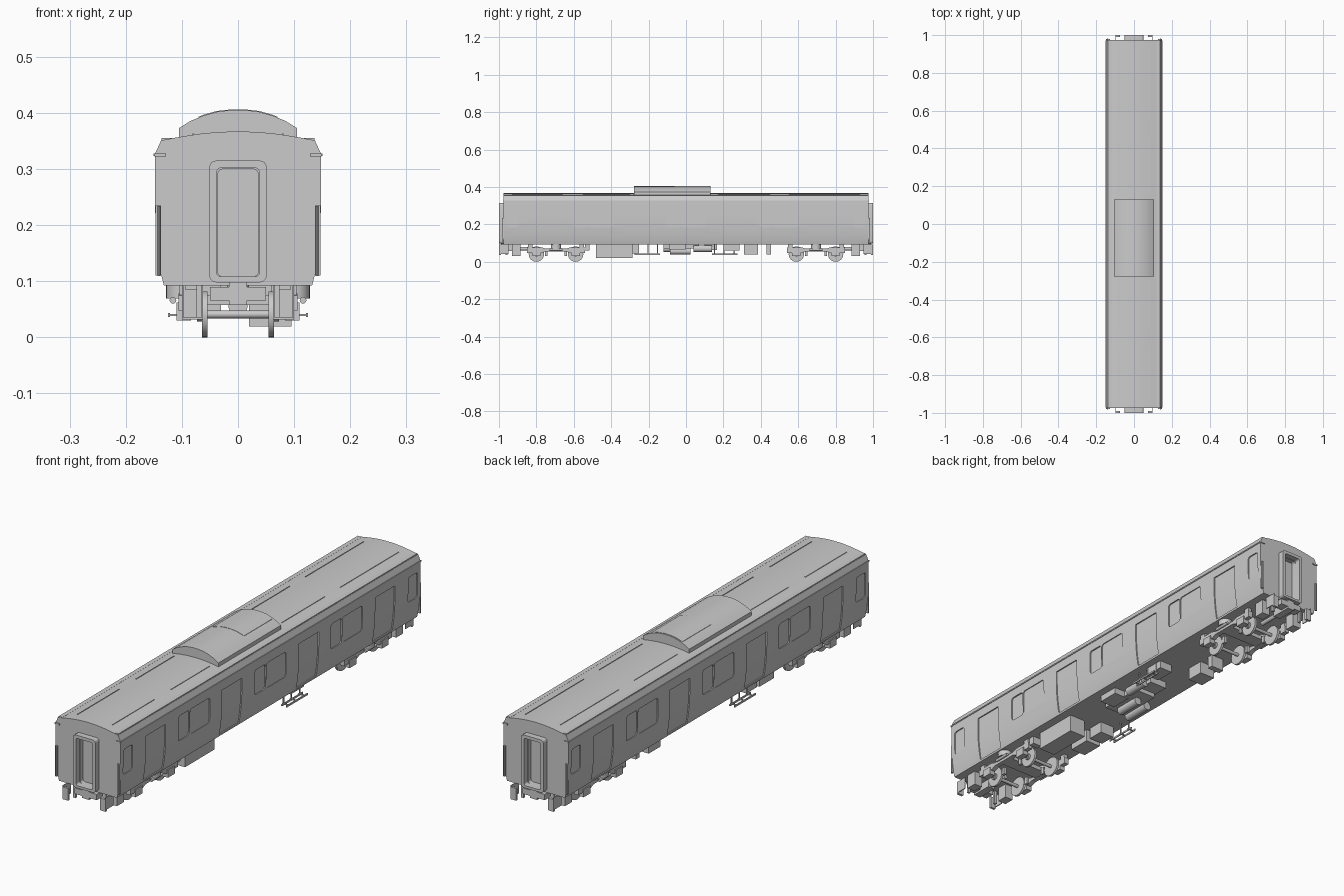
import bpy, bmesh, math
from mathutils import Vector, Matrix

if "Cube" in bpy.data.objects:
    bpy.data.objects.remove(bpy.data.objects["Cube"])

# half cross-section of the coach, floor to roof crown (x, z)
SIDE = [(.132, .092), (.137, .112), (.142, .145), (.146, .185), (.148, .235), (.148, .327)]
ROOF = [(.137, .351), (.105, .357), (.07, .3625), (.035, .366), (0, .367)]


def finish(name, bm, smooth=None):
    bmesh.ops.recalc_face_normals(bm, faces=bm.faces)
    me = bpy.data.meshes.new(name)
    bm.to_mesh(me)
    bm.free()
    ob = bpy.data.objects.new(name, me)
    bpy.context.collection.objects.link(ob)
    if smooth:
        shade(ob, smooth)
    return ob


def shade(ob, deg):
    bpy.ops.object.select_all(action='DESELECT')
    ob.select_set(True)
    bpy.context.view_layer.objects.active = ob
    bpy.ops.object.shade_smooth_by_angle(angle=math.radians(deg))


def extrude(name, pts, axis, a, b, smooth=None):
    """Closed 2D profile extruded along x (points y,z) or y (points x,z)."""
    bm = bmesh.new()
    vs = [bm.verts.new((a, p, z) if axis == 'x' else (p, a, z)) for p, z in pts]
    f = bm.faces.new(vs)
    r = bmesh.ops.extrude_face_region(bm, geom=[f])
    d = Vector((b - a, 0, 0)) if axis == 'x' else Vector((0, b - a, 0))
    bmesh.ops.translate(bm, vec=d, verts=[v for v in r['geom'] if isinstance(v, bmesh.types.BMVert)])
    return finish(name, bm, smooth)


def box(name, x, y, z):
    (x0, x1), (y0, y1), (z0, z1) = x, y, z
    return extrude(name, [(x0, z0), (x1, z0), (x1, z1), (x0, z1)], 'y', y0, y1)


def cyl(name, loc, r, length, axis='x', seg=24):
    bm = bmesh.new()
    rot = {'x': Matrix.Rotation(math.pi / 2, 4, 'Y'), 'y': Matrix.Rotation(math.pi / 2, 4, 'X'),
           'z': Matrix()}[axis]
    bmesh.ops.create_cone(bm, cap_ends=True, segments=seg, radius1=r, radius2=r, depth=length,
                          matrix=Matrix.Translation(loc) @ rot)
    return finish(name, bm, 40)


def rounded(a0, a1, z0, z1, r, n=4):
    pts = []
    for cx, cz, st in ((a1 - r, z1 - r, 0), (a0 + r, z1 - r, 90), (a0 + r, z0 + r, 180), (a1 - r, z0 + r, 270)):
        for i in range(n + 1):
            t = math.radians(st + 90 * i / n)
            pts.append((cx + r * math.cos(t), cz + r * math.sin(t)))
    return pts


def wall_x(z):
    for (xa, za), (xb, zb) in zip(SIDE, SIDE[1:]):
        if za <= z <= zb:
            return xa + (xb - xa) * (z - za) / (zb - za)


def cut(target, cutters):
    bm = bmesh.new()
    for c in cutters:
        bm.from_mesh(c.data)
        bpy.data.objects.remove(c)
    tool = finish("cutter", bm)
    tool.hide_render = True
    m = target.modifiers.new("cut", 'BOOLEAN')
    m.operation, m.solver, m.object = 'DIFFERENCE', 'EXACT', tool
    bpy.context.view_layer.objects.active = target
    bpy.ops.object.modifier_apply(modifier=m.name)
    bpy.data.objects.remove(tool)


# body shell
half = SIDE + ROOF
body = extrude("coach_body", half + [(-x, z) for x, z in reversed(half[:-1])], 'y', -.975, .975)

# recessed doors, windows and end doorways (the two sides are half-turn copies)
cutters = []
for s in (1, -1):
    for c in (-.745, -.25, .25, .745):
        zs = [.1] + [z for _, z in SIDE if .1 < z < .287] + [.287]
        prof = [(s * (wall_x(z) - .005), z) for z in zs] + [(s * .2, .287), (s * .2, .1)]
        cutters.append(extrude("c", prof, 'y', c - .064, c + .064))
    for c in (-.495, 0, .495):
        for y0, y1, d in ((c - .102, c - .031, .142), (c - .027, c + .102, .144)):
            cutters.append(extrude("c", [(s * y, z) for y, z in rounded(y0, y1, .183, .287, .012)],
                                   'x', s * d, s * .2))
    for c in (-.926, .926):
        cutters.append(extrude("c", rounded(c - .03, c + .03, .183, .287, .012), 'x', s * .143, s * .2))
    cutters.append(extrude("c", rounded(-.036, .036, .108, .3, .01), 'y', s * .955, s * 1.1))
cut(body, cutters)
shade(body, 22)

# gangway frames, corner handrails and end equipment
for s in (-1, 1):
    frame = extrude("gangway_frame", rounded(-.051, .051, .098, .315, .012), 'y', s * .974, s * 1.0)
    cut(frame, [extrude("c", rounded(-.038, .038, .108, .302, .008), 'y', s * .9, s * 1.1)])
    shade(frame, 30)
    box("gangway_step", (-.05, .05), sorted((s * .95, s * .99)), (.066, .09))
    box("coupler_head", (-.016, .016), sorted((s * .9, s * .99)), (.058, .098))
    cyl("coupler_bar", (0, s * .87, .07), .009, .12, 'y', 16)
    for t in (-1, 1):
        cyl("corner_handrail", (t * .141, s * .981, .172), .0025, .125, 'z', 8)
        box("handrail_plate", sorted((t * .137, t * .147)), sorted((s * .974, s * .98)), (.11, .235))
        box("end_lamp", sorted((t * .128, t * .149)), sorted((s * .965, s * .979)), (.322, .328))
        box("hose_plate_front", sorted((t * .073, t * .098)), sorted((s * .99, s * 1.0)), (.035, .085))
        box("hose_plate_rear", sorted((t * .064, t * .075)), sorted((s * .955, s * .965)), (.035, .092))
        box("hose_bracket", sorted((t * .094, t * .098)), sorted((s * .95, s * 1.0)), (.042, .092))
        box("end_underfloor_box", sorted((t * .062, t * .1)), sorted((s * .885, s * .93)), (.032, .093))

# gutters and roof strips
for t in (-1, 1):
    box("gutter", sorted((t * .146, t * .1505)), (-.972, .972), (.323, .328))
    box("roof_edge_strip", sorted((t * .118, t * .136)), (-.972, .972), (.35, .355))
    for y0, y1 in ((-.93, -.66), (-.55, -.3), (.17, .45), (.55, .93)):
        box("roof_seam", sorted((t * .078, t * .081)), (y0, y1), (.359, .363))

# roof cooling unit
ac = [(.105, .354), (.105, .373), (.085, .3855), (.062, .395), (.038, .402), (.013, .405)]
extrude("roof_cooling_unit", ac + [(-x, z) for x, z in reversed(ac)], 'y', -.277, .13, 25)
lid = [(.07, .388), (.0705, .393), (.062, .3965), (.038, .4033), (.013, .4062)]
extrude("cooling_unit_lid", lid + [(-x, z) for x, z in reversed(lid)], 'y', -.062, .125, 25)

# bogies
for c in (-.695, .695):
    for y in (c - .105, c + .105):
        cyl("axle", (0, y, .041), .007, .2, 'x', 16)
        for t in (-1, 1):
            cyl("wheel", (t * .059, y, .041), .041, .01, 'x', 32)
            cyl("wheel_hub", (t * .067, y, .041), .013, .012, 'x', 20)
            box("axle_box", sorted((t * .084, t * .11)), (y - .022, y + .022), (.03, .062))
    box("bogie_bolster", (-.1, .1), (c - .03, c + .03), (.058, .075))
    cyl("bogie_pivot", (0, c, .08), .02, .03, 'z')
    for t in (-1, 1):
        prof = [(-.155, .075), (-.155, .048), (-.075, .048), (-.055, .056), (.055, .056),
                (.075, .048), (.155, .048), (.155, .075), (.08, .078), (.055, .07), (-.055, .07), (-.08, .078)]
        extrude("bogie_side_frame", [(c + y, z) for y, z in prof], 'x', t * .086, t * .106)
        cyl("air_spring", (t * .1, c, .081), .028, .024, 'z')
        cyl("damper", (t * .116, c, .066), .006, .07, 'y', 12)
        for k in (-1, 1):
            box("brake_block", sorted((t * .054, t * .066)),
                sorted((c + k * .045, c + k * .06)), (.03, .06))
            box("frame_bracket", sorted((t * .088, t * .104)),
                sorted((c + k * .125, c + k * .15)), (.07, .093))

# underfloor equipment: (name, x range, y range, z bottom)
for n, x, y, z in (
        ("main_equipment_case", (.02, .095), (-.48, -.287), .019),
        ("battery_case", (-.1, -.03), (-.43, -.335), .04),
        ("control_case", (-.1, -.035), (-.32, -.25), .045),
        ("relay_case", (.03, .1), (-.09, .0), .066),
        ("compressor_base", (-.05, .05), (-.12, .07), .07),
        ("valve_case", (-.03, .05), (.1, .165), .064),
        ("junction_case", (.04, .1), (.2, .285), .06),
        ("resistor_case", (-.1, -.03), (.31, .385), .04),
        ("fuse_case", (-.09, -.03), (.43, .455), .04),
        ("small_case", (.06, .1), (-.54, -.515), .06)):
    box(n, x, y, (z, .093))
cyl("compressor", (0, -.03, .056), .017, .11, 'y')
cyl("air_tank", (.06, .09, .07), .018, .1, 'y')
cyl("air_tank", (-.07, -.06, .07), .018, .12, 'y')

# side step ladders hung below the floor, opposite corners
for s in (1, -1):
    for y in (.15, .2, .255):
        box("step_hanger", sorted((s * .098, s * .102)), sorted((s * y, s * (y + .006))), (.04, .093))
        box("step_arm", sorted((s * .095, s * .124)), sorted((s * y, s * (y + .006))), (.038, .042))
    for x in (.1, .121):
        box("step_rail", sorted((s * x, s * (x + .004))), sorted((s * .138, s * .275)), (.036, .043))
